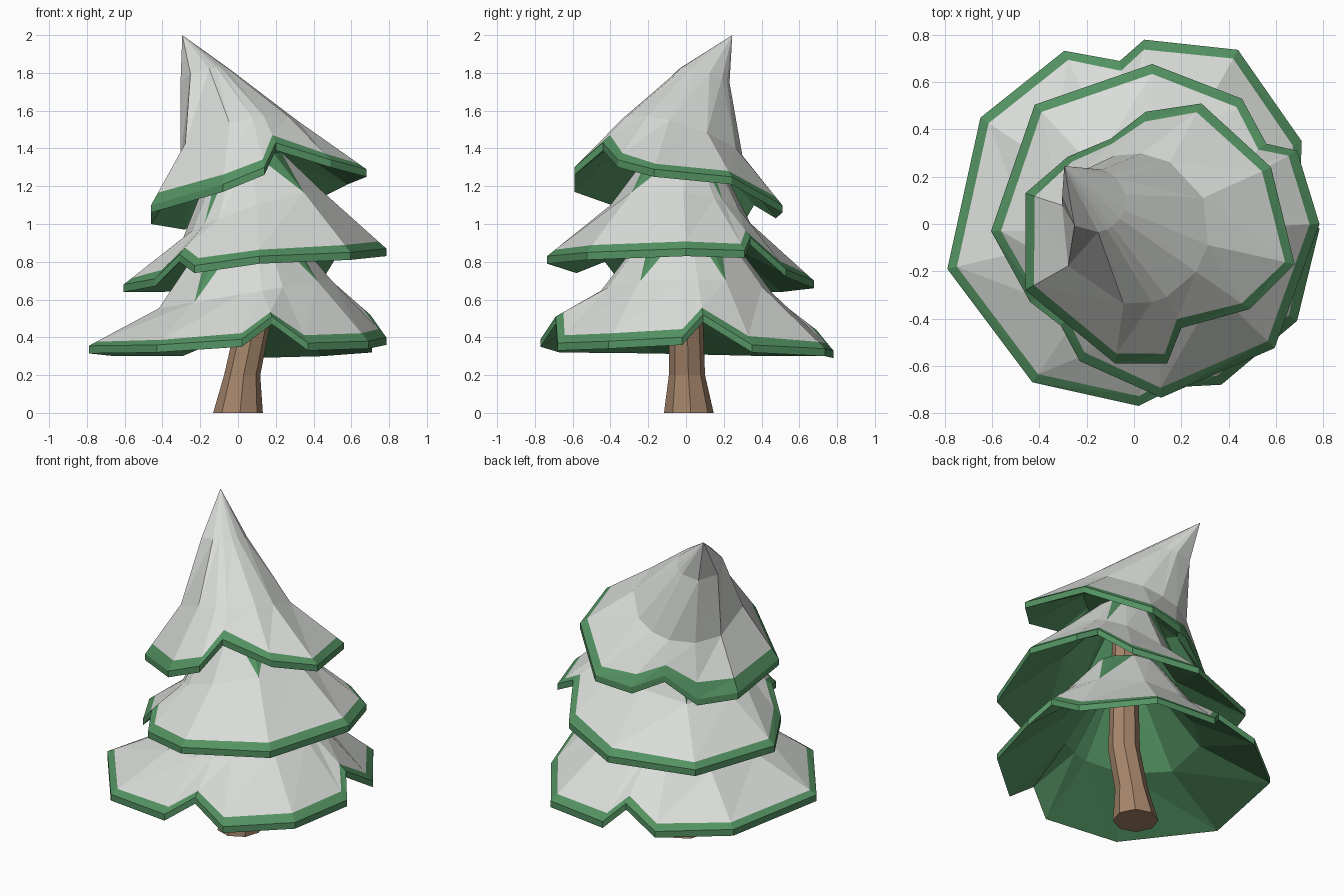
import bpy, bmesh, math
from mathutils import Vector

if "Cube" in bpy.data.objects:
    bpy.data.objects.remove(bpy.data.objects["Cube"])


def material(name, rgb):
    m = bpy.data.materials.new(name)
    m.diffuse_color = (*rgb, 1)
    m.use_nodes = True
    m.node_tree.nodes["Principled BSDF"].inputs["Base Color"].default_value = m.diffuse_color
    return m


SNOW = material("snow_white", (0.70, 0.72, 0.69))
GREEN = material("needle_green", (0.088, 0.29, 0.122))
BARK = material("bark_brown", (0.38, 0.235, 0.147))


def finish(bm, name, mats):
    bmesh.ops.recalc_face_normals(bm, faces=bm.faces[:])
    me = bpy.data.meshes.new(name)
    bm.to_mesh(me)
    bm.free()
    for m in mats:
        me.materials.append(m)
    bpy.context.collection.objects.link(bpy.data.objects.new(name, me))


def ring_like(rim, centre, radius, slope=(0, 0)):
    """Tilted circle with one point in the direction of every rim point."""
    c, out = Vector(centre), []
    for p in rim:
        a = math.atan2(p[1] - c.y, p[0] - c.x)
        dx, dy = radius * math.cos(a), radius * math.sin(a)
        out.append(c + Vector((dx, dy, slope[0] * dx + slope[1] * dy)))
    return out


def tier(name, rim, knee, upper, tips=(), apex=None):
    """Snowy bough skirt: green lip, snow top, hollow green underside."""
    bm = bmesh.new()
    n = len(rim)
    edge = [Vector(p) for p in rim]
    kn, up = ring_like(rim, *knee), ring_like(rim, *upper)
    drop = Vector((0, 0, 0.04))
    inset = [p.lerp(k, min(0.3, 0.042 / (p - k).xy.length)) for p, k in zip(edge, kn)]
    kc = Vector(knee[0])
    in_kn = [kc + (p - kc) * 0.88 - drop * 1.3 for p in kn]

    def add(pts):
        return [bm.verts.new(p) for p in pts]

    def face(vs, mat):
        bm.faces.new(vs).material_index = mat

    def strip(a, b, mat):
        for i in range(n):
            j = (i + 1) % n
            face((a[i], a[j], b[j]), mat)
            face((a[i], b[j], b[i]), mat)

    E, I, K, U = add(edge), add(inset), add(kn), add(up)
    L, IK = add([p - drop for p in edge]), add(in_kn)
    strip(L, E, 1)
    strip(E, I, 1)
    strip(I, K, 0)
    strip(L, IK, 1)
    if apex:                                   # pointed crown
        strip(K, U, 0)
        top = bm.verts.new(apex)
        low = bm.verts.new(kc + Vector((0, 0, 0.02)))
        for i in range(n):
            face((U[i], U[(i + 1) % n], top), 0)
            face((IK[i], IK[(i + 1) % n], low), 1)
    else:                                      # neck with bare green V shapes
        for i in range(n):
            j = (i + 1) % n
            if j in tips:
                face((K[i], K[j], U[i]), 0)
                face((K[j], U[j], U[i]), 1)
            else:
                face((K[i], K[j], U[j]), 0)
                face((K[i], U[j], U[i]), 1 if i in tips else 0)
        uc = Vector(upper[0])
        IU = add([uc + (p - uc) * 0.6 - drop for p in up])
        strip(IK, IU, 1)
        strip(IU, U, 1)
    finish(bm, name, [SNOW, GREEN])


# lowest tier
tier("lower_boughs",
     [(-.79, -.19, .355), (-.43, -.67, .36), (.02, -.77, .39), (.18, -.69, .51),
      (.37, -.68, .37), (.69, -.41, .38), (.785, -.02, .40), (.70, .09, .52),
      (.71, .35, .36), (.44, .737, .34), (.043, .78, .33), (-.06, .69, .44),
      (-.295, .733, .34), (-.65, .45, .34)],
     ((.03, 0, .63), .46, (.17, 0)), ((.06, 0, .98), .2), tips=(1, 5, 8, 13))

# middle tier
tier("middle_boughs",
     [(-.605, -.03, .68), (-.44, -.33, .71), (-.31, -.43, .84), (-.23, -.58, .78),
      (.115, -.735, .83), (.595, -.525, .85), (.785, 0, .87), (.69, .31, .86),
      (.56, .34, .93), (.457, .53, .76), (.077, .677, .70), (-.42, .505, .68)],
     ((.08, -.03, 1.05), .37, (.33, -.12)), ((.06, -.02, 1.38), .17), tips=(2, 5, 8, 11))

# bent crown
tier("crown_boughs",
     [(-.46, .13, 1.04), (-.46, -.28, 1.10), (-.08, -.59, 1.21), (.14, -.59, 1.30),
      (.20, -.44, 1.43), (.49, -.36, 1.34), (.68, -.17, 1.29), (.58, .24, 1.25),
      (.285, .51, 1.10), (.05, .475, 1.07), (-.10, .36, 1.14), (-.28, .285, 1.01)],
     ((0, -.02, 1.45), .32, (.25, -.3)), ((-.17, .10, 1.78), .135, (.2, -.3)),
     apex=(-.295, .245, 2.0))

# leaning eight-sided trunk
bm = bmesh.new()
rings = []
for x, y, z, r in ((0, .015, 0, .132), (.022, .005, .2, .096),
                   (.075, 0, .45, .092), (.07, 0, 1.25, .07)):
    rings.append([bm.verts.new((x + r * math.cos(math.tau * (i + .1) / 8),
                                y + r * math.sin(math.tau * (i + .1) / 8), z))
                  for i in range(8)])
for a, b in zip(rings, rings[1:]):
    for i in range(8):
        j = (i + 1) % 8
        bm.faces.new((a[i], a[j], b[j], b[i]))
bm.faces.new(rings[0])
bm.faces.new(rings[-1])
finish(bm, "trunk", [BARK])
